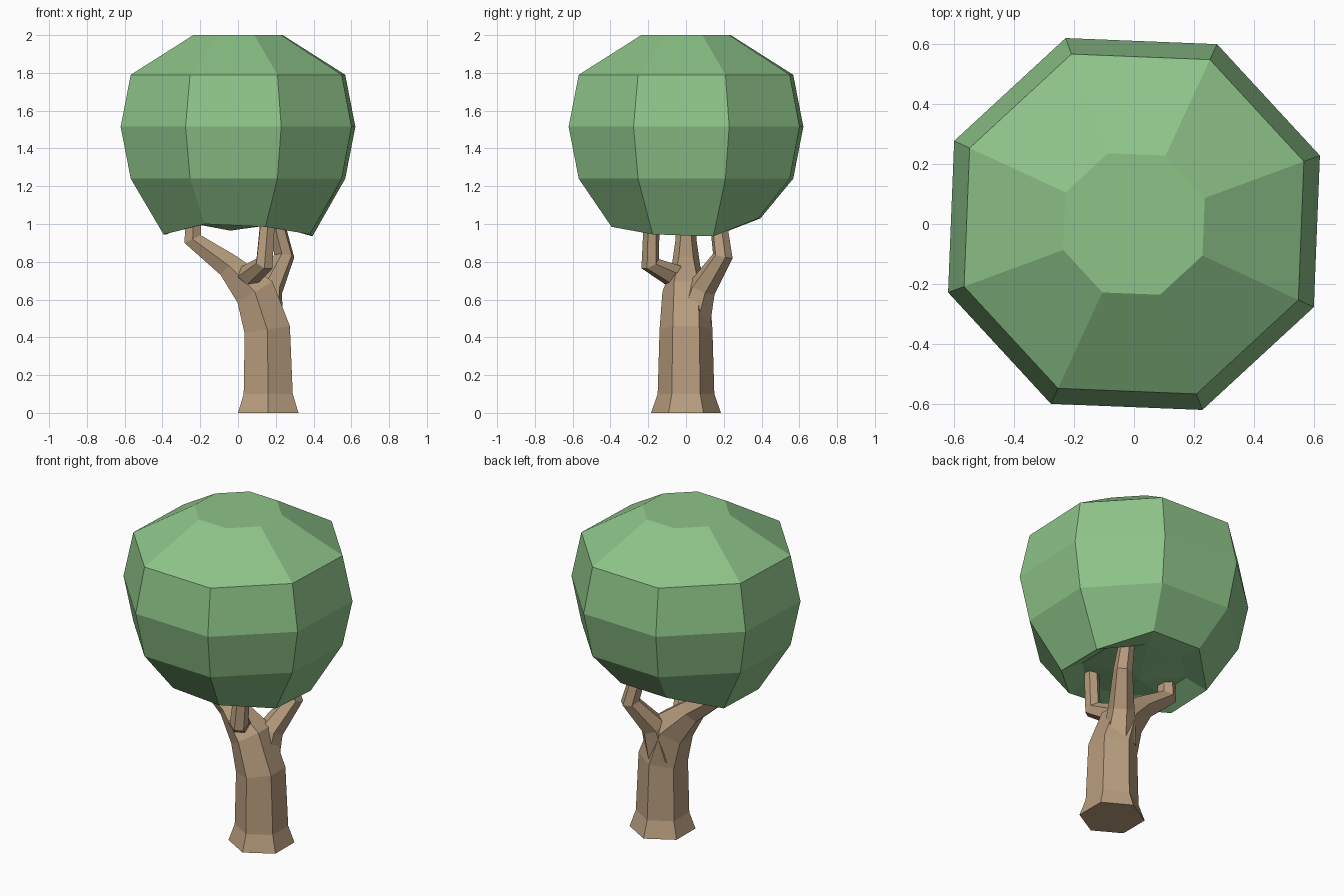
import bpy, bmesh, math
from mathutils import Vector

if "Cube" in bpy.data.objects:
    bpy.data.objects.remove(bpy.data.objects["Cube"])


def finish(name, bm, color):
    bmesh.ops.recalc_face_normals(bm, faces=bm.faces)
    me = bpy.data.meshes.new(name)
    bm.to_mesh(me)
    bm.free()
    mat = bpy.data.materials.new(name + "_color")
    mat.diffuse_color = color
    mat.use_nodes = True
    mat.node_tree.nodes["Principled BSDF"].inputs["Base Color"].default_value = mat.diffuse_color
    me.materials.append(mat)
    ob = bpy.data.objects.new(name, me)
    bpy.context.collection.objects.link(ob)
    return ob


def bridge(bm, a, b):
    n = len(a)
    for i in range(n):
        bm.faces.new((a[i], a[(i + 1) % n], b[(i + 1) % n], b[i]))


def limb(name, path, side, sides, color):
    """Tapered tube through (x, y, z, radius) points."""
    bm = bmesh.new()
    pts = [Vector(p[:3]) for p in path]
    rings = []
    for k, p in enumerate(pts):
        t = Vector((0, 0, 0))
        if k > 0:
            t += (p - pts[k - 1]).normalized()
        if k < len(pts) - 1:
            t += (pts[k + 1] - p).normalized()
        if k in (0, len(pts) - 1):
            t = Vector((0, 0, 1))
        t.normalize()
        s = Vector(side)
        s = (s - t * s.dot(t)).normalized()
        v = t.cross(s)
        r = path[k][3]
        rings.append([bm.verts.new(p + r * (s * math.cos(a) + v * math.sin(a)))
                      for a in (math.tau * i / sides for i in range(sides))])
    for a, b in zip(rings, rings[1:]):
        bridge(bm, a, b)
    bm.faces.new(rings[0])
    bm.faces.new(rings[-1])
    return finish(name, bm, color)


BARK = (0.48, 0.34, 0.21, 1)
LEAF = (0.27, 0.55, 0.25, 1)

# Trunk, leaning into the left branch
limb("trunk", [(.16, 0, 0, .185), (.16, 0, .1, .15), (.155, 0, .44, .14),
               (.09, 0, .64, .125), (-.05, 0, .78, .075),
               (-.24, 0, .92, .055), (-.235, 0, 1.06, .05)],
     (0, 1, 0), 6, BARK)

# Back right branch
limb("back_branch", [(.14, .03, .46, .1), (.165, .085, .66, .075),
                     (.245, .195, .83, .055), (.19, .165, 1.06, .045)],
     (-.7, .7, 0), 6, BARK)

# Front branch
limb("front_branch", [(.06, .0, .66, .07), (.06, -.07, .73, .065),
                      (.14, -.19, .79, .052), (.16, -.18, 1.06, .042)],
     (.83, .55, 0), 6, BARK)

# Canopy: eight-sided rings with an uneven lower rim
bm = bmesh.new()
TURN = math.radians(20.2)
rim = [.935, 1.03, 1.03, .945, .945, 1.0, .985, .945]
profile = [(.252, [2.0] * 8), (.605, [1.79] * 8), (.662, [1.515] * 8),
           (.605, [1.24] * 8), (.42, rim), (.30, [1.01] * 8)]
rings = []
for r, zs in profile:
    rings.append([bm.verts.new((r * math.cos(TURN + i * math.tau / 8),
                                r * math.sin(TURN + i * math.tau / 8), zs[i]))
                  for i in range(8)])
for a, b in zip(rings, rings[1:]):
    bridge(bm, a, b)
bm.faces.new(rings[0])
tip = bm.verts.new((-.04, 0, .965))
for i in range(8):
    bm.faces.new((rings[-1][i], rings[-1][(i + 1) % 8], tip))
finish("canopy", bm, LEAF)
